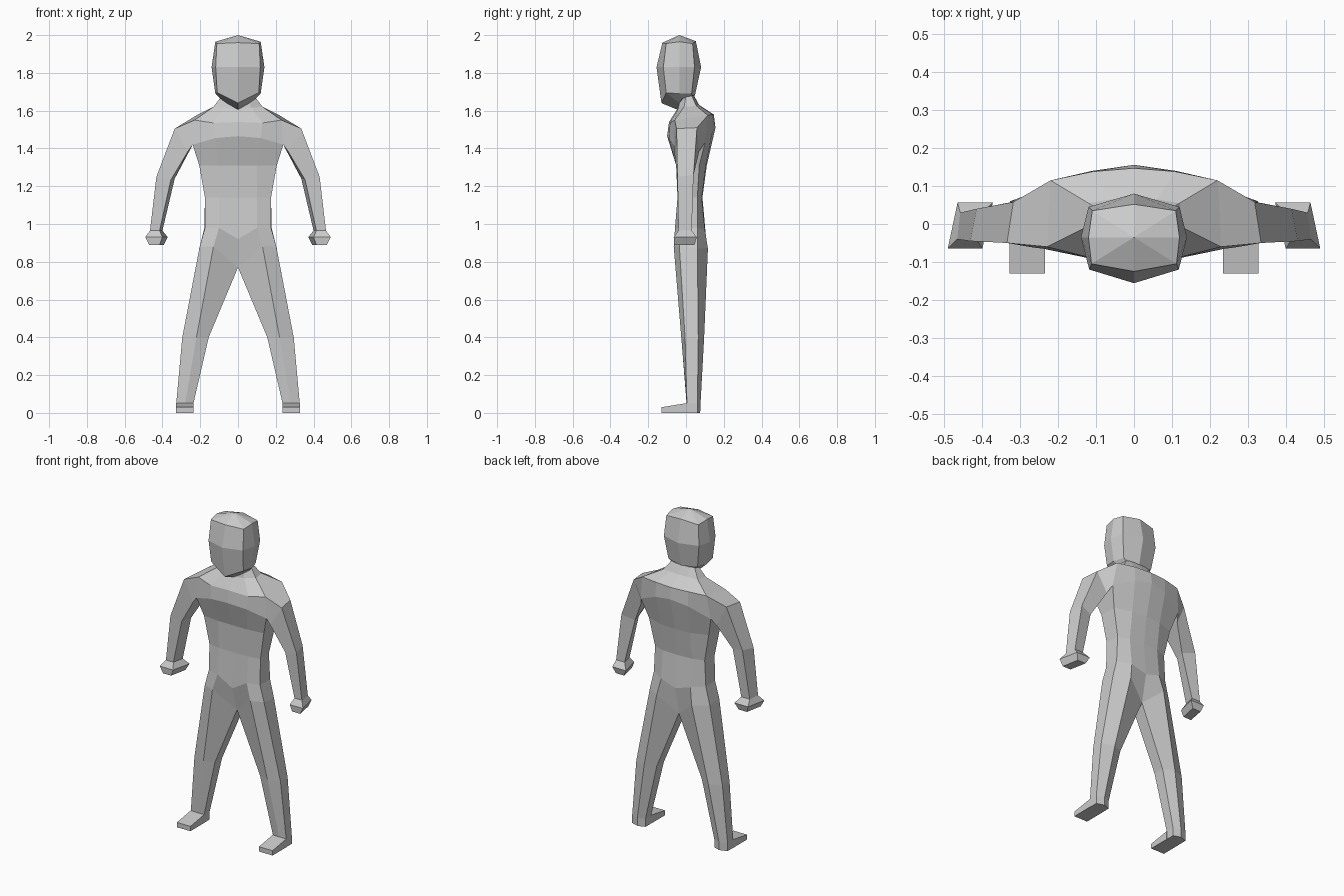
import bpy, bmesh


def ring(bm, pts):
    return [bm.verts.new(p) for p in pts]


def bridge(bm, a, b, closed):
    n = len(a)
    for i in range(n if closed else n - 1):
        j = (i + 1) % n
        bm.faces.new((a[i], a[j], b[j], b[i]))


def loft(bm, rings, closed):
    for a, b in zip(rings, rings[1:]):
        bridge(bm, a, b, closed)


def finish(bm, name):
    """Turn a right half into a mirrored, flat-shaded object."""
    bmesh.ops.recalc_face_normals(bm, faces=bm.faces)
    me = bpy.data.meshes.new(name)
    bm.to_mesh(me)
    bm.free()
    ob = bpy.data.objects.new(name, me)
    bpy.context.collection.objects.link(ob)
    mod = ob.modifiers.new("mirror", 'MIRROR')
    mod.merge_threshold = 0.001
    return ob


def section(front, fm, fs, bs, bm_, back):
    """Half torso section; centre points are (y, z)."""
    return [(0, *front), fm, fs, bs, bm_, (0, *back)]


# Body: half torso sections from neck to hips
bm = bmesh.new()
neck_top = ring(bm, section((-.03, 1.68), (.05, -.025, 1.68), (.085, 0, 1.68),
                            (.08, .03, 1.68), (.05, .04, 1.68), (.042, 1.68)))
neck = ring(bm, section((-.045, 1.61), (.07, -.04, 1.615), (.13, -.01, 1.62),
                        (.12, .055, 1.625), (.06, .065, 1.63), (.07, 1.63)))
shoulder = ring(bm, section((-.09, 1.54), (.13, -.085, 1.535), (.23, -.06, 1.55),
                            (.22, .115, 1.575), (.11, .138, 1.58), (.147, 1.58)))
chest = ring(bm, section((-.1, 1.465), (.12, -.09, 1.455), (.24, -.065, 1.42),
                         (.24, .1, 1.43), (.11, .14, 1.49), (.156, 1.51)))
ribs = ring(bm, section((-.052, 1.31), (.1, -.052, 1.31), (.205, -.04, 1.31),
                        (.205, .07, 1.31), (.1, .105, 1.31), (.11, 1.31)))
waist = ring(bm, section((-.045, 1.14), (.1, -.045, 1.14), (.175, -.03, 1.14),
                         (.17, .06, 1.14), (.1, .083, 1.14), (.087, 1.14)))
belt = ring(bm, section((-.055, .92), (.1, -.058, .98), (.175, -.035, .98),
                        (.178, .06, .98), (.1, .1, .97), (.105, .94)))
hip = ring(bm, section((-.01, .77), (.13, -.065, .88), (.203, -.035, .88),
                       (.205, .06, .87), (.12, .116, .87), (.07, .77)))
torso = [neck_top, neck, shoulder, chest, ribs, waist, belt, hip]
for a, b in zip(torso, torso[1:]):
    for i in range(5):
        # leave the armhole open
        if not (a is shoulder and i == 2):
            bm.faces.new((a[i], a[i + 1], b[i + 1], b[i]))
bm.faces.new(neck_top)

# Arm and fist grown from the armhole
armhole = [chest[2], chest[3], shoulder[3], shoulder[2]]
arm = [
    [(.265, -.062, 1.385), (.258, .07, 1.385), (.318, .058, 1.51), (.335, -.05, 1.505)],
    [(.355, -.045, 1.235), (.335, .02, 1.24), (.415, .04, 1.26), (.432, -.045, 1.25)],
    [(.415, -.04, .965), (.40, .03, .965), (.458, .03, .965), (.466, -.04, .965)],
    [(.40, -.065, .93), (.372, .057, .93), (.465, .057, .93), (.491, -.065, .93)],
    [(.415, -.062, .89), (.393, .045, .89), (.45, .045, .89), (.47, -.062, .89)],
]
arm = [ring(bm, r) for r in arm]
loft(bm, [armhole] + arm, True)
bm.faces.new(arm[-1])


# Leg grown from the hip section
def leg_ring(x0, xm, x1, yf, ym, yb, yr, z):
    return ring(bm, [(x0, yf, z), (xm, ym, z), (x1, yf, z),
                     (x1, yb, z), (xm, yr, z), (x0, yb, z)])


leg = [leg_ring(.155, .22, .295, -.005, -.025, .065, .096, .4),
       leg_ring(.236, .28, .327, .005, .003, .06, .077, .05),
       leg_ring(.236, .28, .327, .005, .003, .06, .075, 0)]
loft(bm, [hip] + leg, True)
bm.faces.new(leg[-1])
finish(bm, "body")

# Foot wedge
bm = bmesh.new()
profile = [(-.13, 0), (-.13, .03), (.006, .052), (.006, 0)]
sides = [ring(bm, [(x, y, z) for y, z in profile]) for x in (.235, .328)]
bridge(bm, sides[0], sides[1], True)
for s in sides:
    bm.faces.new(s)
finish(bm, "foot")

# Head: half rings from crown to jaw
bm = bmesh.new()
head = [
    [(0, -.125, 1.96), (.112, -.105, 1.955), (.12, -.035, 1.965), (.11, .035, 1.955), (0, .052, 1.968)],
    [(0, -.156, 1.83), (.118, -.12, 1.83), (.14, -.035, 1.83), (.12, .045, 1.83), (0, .08, 1.83)],
    [(0, -.13, 1.64), (.11, -.105, 1.695), (.12, -.035, 1.69), (.1, .03, 1.69), (0, .047, 1.68)],
    [(0, -.045, 1.605), (.06, -.035, 1.64), (.095, -.02, 1.665), (.08, .028, 1.675), (0, .04, 1.675)],
]
head = [ring(bm, r) for r in head]
loft(bm, head, False)
bm.faces.new(head[-1])
crown = bm.verts.new((0, -.035, 2.0))
for a, b in zip(head[0], head[0][1:]):
    bm.faces.new((a, b, crown))
finish(bm, "head")
